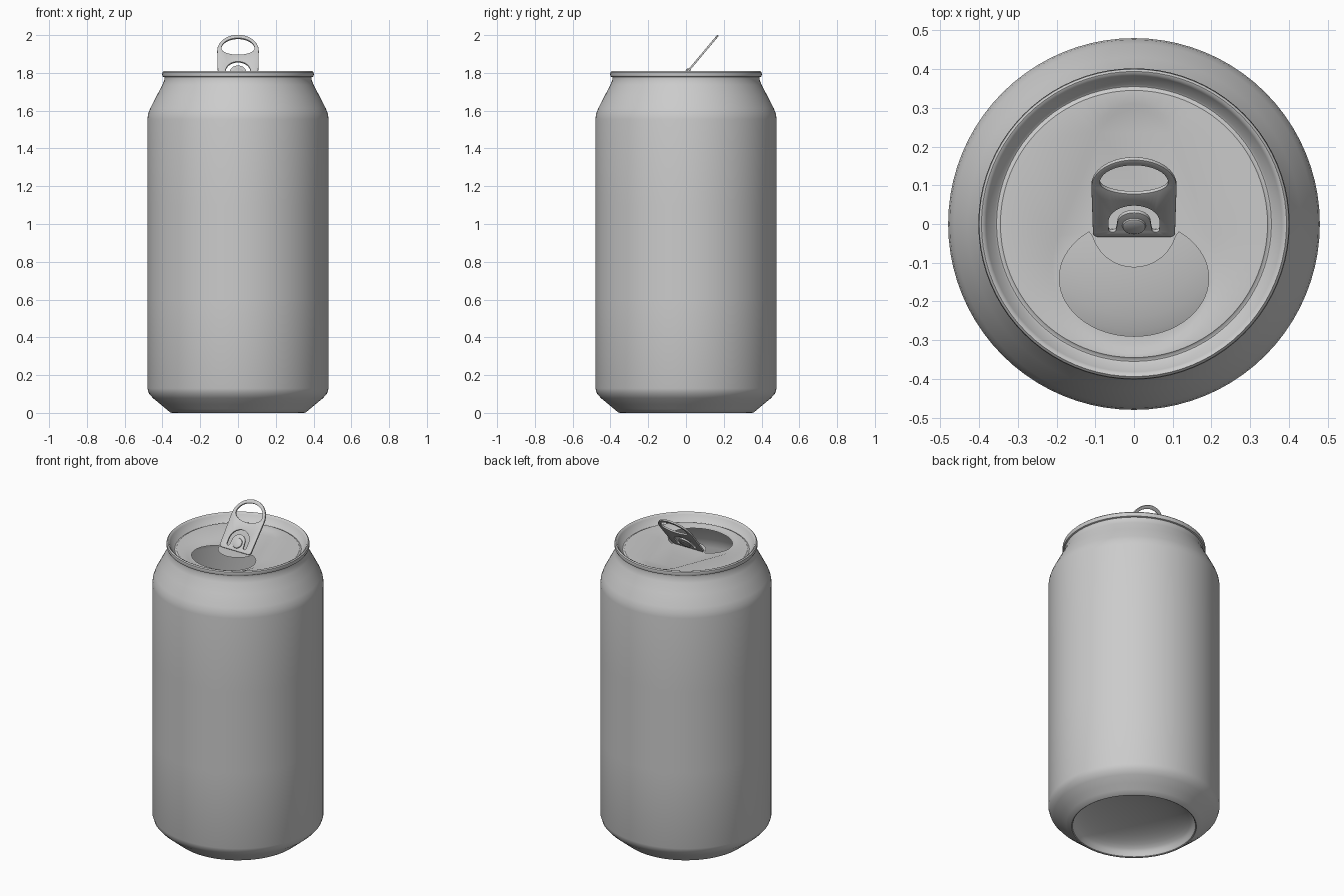
import bpy, bmesh
from math import sin, cos, pi, radians
from mathutils import Matrix

if "Cube" in bpy.data.objects:
    bpy.data.objects.remove(bpy.data.objects["Cube"], do_unlink=True)

SEG = 80
LID_Z, RECESS = 1.765, 0.006

metal = bpy.data.materials.new("brushed grey metal")
metal.use_nodes = True
GREY = (0.6, 0.6, 0.6, 1)
metal.diffuse_color = GREY
metal.node_tree.nodes["Principled BSDF"].inputs["Base Color"].default_value = GREY


def finish(bm, name, angle=35):
    mesh = bpy.data.meshes.new(name)
    bm.to_mesh(mesh)
    bm.free()
    ob = bpy.data.objects.new(name, mesh)
    bpy.context.collection.objects.link(ob)
    mesh.materials.append(metal)
    bpy.ops.object.select_all(action='DESELECT')
    ob.select_set(True)
    bpy.context.view_layer.objects.active = ob
    bpy.ops.object.shade_smooth_by_angle(angle=radians(angle))
    return ob


def lathe(name, profile, seg=SEG, angle=35):
    bm = bmesh.new()
    vs = [bm.verts.new((r, 0, z)) for r, z in profile]
    es = [bm.edges.new(p) for p in zip(vs, vs[1:])]
    bmesh.ops.spin(bm, geom=vs + es, cent=(0, 0, 0), axis=(0, 0, 1),
                   angle=2 * pi, steps=seg)
    bmesh.ops.remove_doubles(bm, verts=bm.verts[:], dist=1e-5)
    bmesh.ops.recalc_face_normals(bm, faces=bm.faces[:])
    return finish(bm, name, angle)


def arc(cx, cy, rx, ry, a0, a1, n):
    ts = [radians(a0 + (a1 - a0) * i / n) for i in range(n + 1)]
    return [(cx + rx * cos(t), cy + ry * sin(t)) for t in ts]


def add_loop(bm, pts, z=0):
    vs = [bm.verts.new((x, y, z)) for x, y in pts]
    es = [bm.edges.new((a, b)) for a, b in zip(vs, vs[1:] + vs[:1])]
    return vs, es


def fill(bm, edges):
    bmesh.ops.triangle_fill(bm, edges=edges, use_beauty=True, normal=(0, 0, 1))


def face_up(bm):
    for f in bm.faces:
        f.normal_update()
        if f.normal.z < 0:
            f.normal_flip()


# Can shell: domed base, foot, wall, neck, rolled rim and countersink
dome = [(0.34 * sin(pi / 2 * i / 10), 0.015 + 0.095 * cos(pi / 2 * i / 10))
        for i in range(11)]
shell = dome + [
    (0.345, 0.003), (0.35, 0), (0.358, 0.002), (0.38, 0.02), (0.41, 0.045),
    (0.45, 0.078), (0.472, 0.103), (0.48, 0.13), (0.48, 0.6), (0.48, 1.1),
    (0.48, 1.555), (0.476, 1.583), (0.465, 1.612), (0.43, 1.68), (0.4, 1.737),
    (0.389, 1.765), (0.39, 1.777), (0.398, 1.78), (0.402, 1.79),
    (0.4, 1.803), (0.394, 1.809), (0.387, 1.806), (0.382, 1.798),
    (0.36, 1.763), (0.355, 1.76), (0.35, 1.761), (0.345, LID_Z)]
lathe("can_body", shell)


# Lid panel with a shallow teardrop recess and the open mouth
def teardrop(inset):
    tilt = 21.8
    return (arc(0, 0.2, 0.11 - inset, 0.11 - inset, tilt, 180 - tilt, 20)
            + arc(0, -0.11, 0.225 - inset, 0.225 - inset,
                  180 - tilt, 360 + tilt, 36))


mouth = (arc(0, -0.14, 0.193, 0.15, 127, 413, 48)
         + arc(0, 0, 0.112, 0.112, -17, -163, 24))
bm = bmesh.new()
_, rim = add_loop(bm, arc(0, 0, 0.345, 0.345, 0, 360, SEG)[:-1], LID_Z)
upper, upper_e = add_loop(bm, teardrop(0), LID_Z)
lower, lower_e = add_loop(bm, teardrop(0.014), LID_Z - RECESS)
_, mouth_e = add_loop(bm, mouth, LID_Z - RECESS)
fill(bm, rim + upper_e)
fill(bm, lower_e + mouth_e)
for i in range(len(upper)):
    j = (i + 1) % len(upper)
    bm.faces.new((upper[i], upper[j], lower[j], lower[i]))
face_up(bm)
finish(bm, "lid_panel")

# Raised pull tab with finger hole and a U-shaped slot around its tongue
TILT = Matrix.Translation((0, -0.03, 1.761)) @ Matrix.Rotation(radians(50), 4, 'X')
outline = (arc(0, 0.2, 0.11, 0.11, 0, 180, 28)
           + arc(-0.09, 0.016, 0.016, 0.016, 180, 270, 5)
           + arc(0.09, 0.016, 0.016, 0.016, 270, 360, 5))
finger_hole = (arc(0, 0.218, 0.088, 0.07, 0, 180, 24)
               + arc(0, 0.218, 0.088, 0.045, 180, 360, 24)[1:-1])
slot = (arc(0, 0.06, 0.066, 0.066, 0, 180, 20)
        + arc(-0.056, 0.03, 0.01, 0.01, 180, 360, 6)
        + arc(0, 0.055, 0.043, 0.043, 180, 0, 16)
        + arc(0.056, 0.03, 0.01, 0.01, 180, 360, 6))
bm = bmesh.new()
edges = []
for pts in (outline, finger_hole, slot):
    edges += add_loop(bm, pts)[1]
fill(bm, edges)
face_up(bm)
tab = finish(bm, "pull_tab")
tab.matrix_world = TILT
solid = tab.modifiers.new("thickness", 'SOLIDIFY')
solid.thickness, solid.offset = 0.01, 0
bevel = tab.modifiers.new("rolled edge", 'BEVEL')
bevel.width, bevel.segments, bevel.limit_method = 0.002, 2, 'ANGLE'

# Rivet on the tongue
rivet = lathe("rivet", [(0, 0.012), (0.024, 0.012), (0.029, 0.009), (0.031, 0.004),
                        (0.031, -0.008), (0, -0.008)], 32)
rivet.matrix_world = TILT @ Matrix.Translation((0, 0.045, 0))
